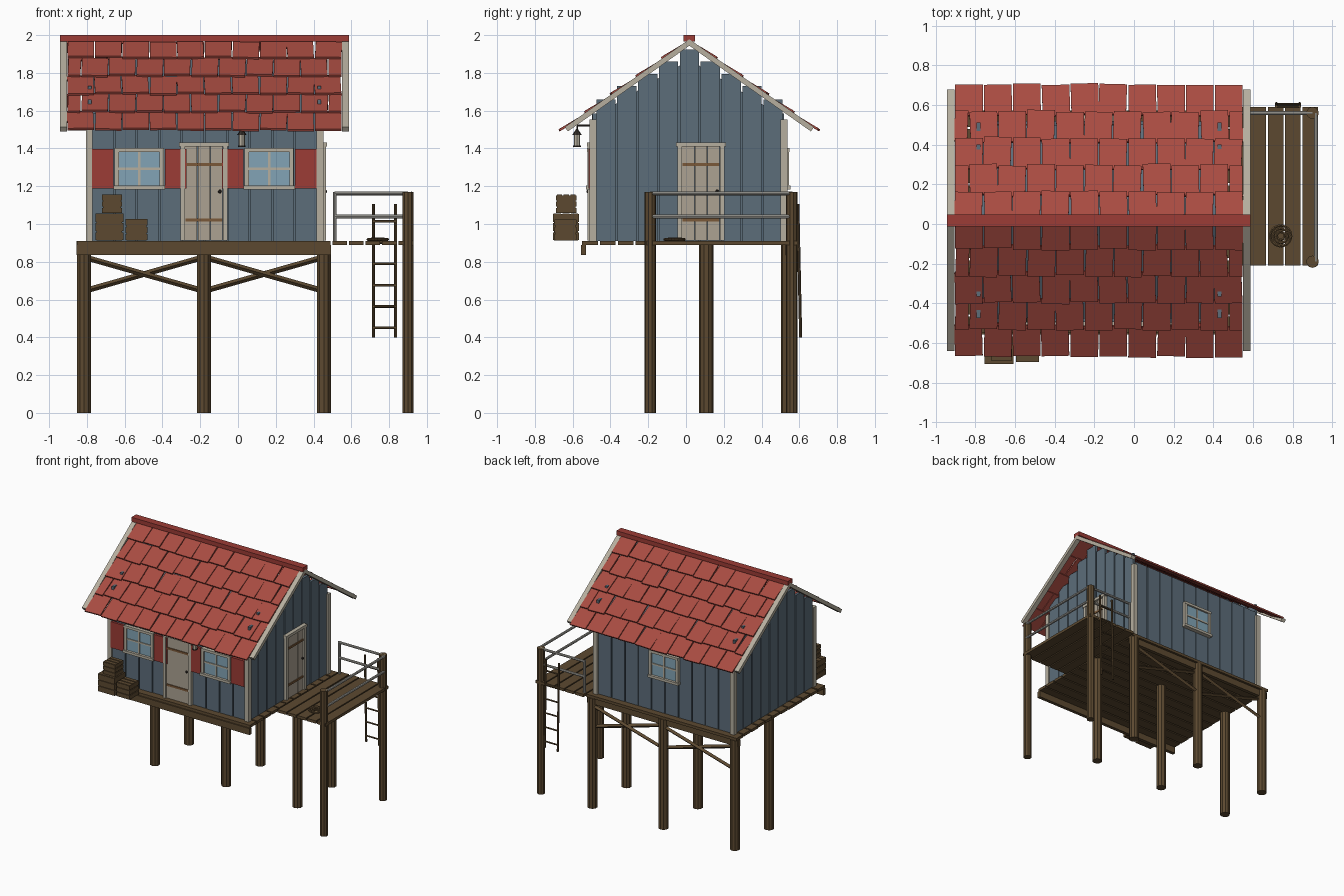
import bpy, bmesh, math, random
from mathutils import Matrix, Vector

if "Cube" in bpy.data.objects:
    bpy.data.objects.remove(bpy.data.objects["Cube"])
random.seed(4)

def mat(name, r, g, b):
    m = bpy.data.materials.new(name)
    lin = [((c / 255 + 0.055) / 1.055) ** 2.4 for c in (r, g, b)]
    m.diffuse_color = (*lin, 1)
    m.use_nodes = True
    m.node_tree.nodes["Principled BSDF"].inputs["Base Color"].default_value = m.diffuse_color
    return m

ROOF = mat("roof red", 168, 75, 65)
RED = mat("shutter red", 156, 60, 54)
WALL = mat("wall blue", 92, 109, 122)
TRIM = mat("cream trim", 182, 175, 159)
DOOR = mat("door tan", 172, 162, 146)
WOOD = mat("brown wood", 92, 73, 48)
RAIL = mat("weathered rail", 172, 170, 163)
GLASS = mat("window glass", 130, 164, 182)
BAND = mat("hinge brown", 122, 88, 56)
METAL = mat("dark metal", 52, 46, 42)

def box(bm, x0, x1, y0, y1, z0, z1, M=Matrix()):
    S = Matrix.Diagonal((x1 - x0, y1 - y0, z1 - z0, 1))
    T = Matrix.Translation(((x0 + x1) / 2, (y0 + y1) / 2, (z0 + z1) / 2))
    bmesh.ops.create_cube(bm, size=1, matrix=M @ T @ S)

def rod(bm, p, q, r, n=8, r2=None):
    p, q = Vector(p), Vector(q)
    d = q - p
    M = Matrix.Translation((p + q) / 2) @ d.to_track_quat('Z', 'Y').to_matrix().to_4x4()
    bmesh.ops.create_cone(bm, cap_ends=True, segments=n, radius1=r,
                          radius2=r if r2 is None else r2, depth=d.length, matrix=M)

def part(name, material, fill):
    bm = bmesh.new()
    fill(bm)
    me = bpy.data.meshes.new(name)
    bm.to_mesh(me)
    bm.free()
    me.materials.append(material)
    ob = bpy.data.objects.new(name, me)
    bpy.context.collection.objects.link(ob)
    return ob

def boxes(name, material, rows, M=Matrix()):
    return part(name, material, lambda bm: [box(bm, *r, M) for r in rows])

def rods(name, material, rows):
    return part(name, material, lambda bm: [rod(bm, *r) for r in rows])

RY = 0.018                      # ridge line y
X0, X1, Y0, Y1 = -0.795, 0.44, -0.495, 0.52   # wall outer faces

# stilts, beams and cross braces
rods("stilts", WOOD, [((x, y, 0), (x, y, 0.888), 0.038, 10)
                      for x in (-0.815, -0.18, 0.455) for y in (0.107, 0.542)])
boxes("beams", WOOD, [(-0.855, 0.492, -0.557, -0.53, 0.836, 0.888),
                      (-0.855, 0.492, 0.528, 0.556, 0.836, 0.888)])
braces = []
for a, b in ((-0.815, -0.18), (-0.18, 0.455)):
    braces += [((a, 0.55, 0.645), (b, 0.55, 0.825), 0.015, 4), ((a, 0.535, 0.825), (b, 0.535, 0.645), 0.015, 4)]
rods("cross_braces", WOOD, braces)

# house deck and side dock
boxes("deck_planks", WOOD, [(-0.855 + random.uniform(0, .01), 0.49, -0.55 + i * 0.0945, -0.467 + i * 0.0945, 0.889, 0.911)
                            for i in range(12)])
boxes("dock_planks", WOOD, [(0.5 + i * 0.0875, 0.578 + i * 0.0875, -0.21, 0.59, 0.889, 0.911) for i in range(5)])
rods("dock_posts", WOOD, [((0.9, y, 0), (0.9, y, 1.17), 0.031, 10) for y in (-0.19, 0.56)])
rails = [((0.512, 0.56, 0.9), (0.512, 0.56, 1.17), 0.01, 8)]
for z in (1.04, 1.162):
    rails += [((0.512, 0.56, z), (0.9, 0.56, z), 0.01, 8), ((0.918, -0.19, z), (0.918, 0.56, z), 0.01, 8)]
rods("dock_rails", RAIL, rails)

# ladder
lad = [((x, 0.607, 0.4), (x, 0.592, 1.105), 0.008, 8) for x in (0.718, 0.835)]
lad += [((0.718, 0.604 - i * 0.0024, 0.45 + i * 0.113), (0.835, 0.604 - i * 0.0024, 0.45 + i * 0.113), 0.007, 6)
        for i in range(6)]
rods("ladder", WOOD, lad)

# rope coil
def coil(bm):
    n = 20
    for R, z in ((0.052, 0.918), (0.036, 0.92), (0.02, 0.922)):
        p = [(0.74 + R * math.cos(2 * math.pi * i / n), -0.06 + R * math.sin(2 * math.pi * i / n), z) for i in range(n)]
        for i in range(n):
            rod(bm, p[i], p[(i + 1) % n], 0.0075, 6)
part("rope_coil", WOOD, coil)

# wall backing: five sided prism
def core(bm):
    a, b = Y0 + 0.022, Y1 - 0.022
    prof = [(a, 0.91), (b, 0.91), (b, 1.575), (RY, 1.87), (a, 1.575)]
    f = bm.faces.new([bm.verts.new((X0 + 0.022, y, z)) for y, z in prof])
    g = bmesh.ops.extrude_face_region(bm, geom=[f])
    bmesh.ops.translate(bm, vec=(X1 - X0 - 0.044, 0, 0), verts=[v for v in g["geom"] if isinstance(v, bmesh.types.BMVert)])
    bmesh.ops.recalc_face_normals(bm, faces=bm.faces)
part("wall_core", WALL, core)

# plank walls, gable planks stepped under the roof
px = (0.42 + 0.775) / 10
long_planks = []
for ya in (Y0, Y1 - 0.02):
    long_planks += [(-0.775 + i * px + .004, -0.775 + (i + 1) * px - .004, ya + random.uniform(-.003, .003), ya + 0.02, 0.911, 1.585)
                    for i in range(10)]
boxes("long_wall_planks", WALL, long_planks)
gable = []
for xa in (X0, X1 - 0.02):
    for i in range(9):
        c = RY + (i - 4) * 0.1105
        gable.append((xa, xa + 0.02, c - 0.051, c + 0.051, 0.911, (1.925, 1.86, 1.795, 1.73, 1.66)[abs(i - 4)]))
boxes("gable_planks", WALL, gable)
boxes("corner_trim", TRIM, [(x, x + 0.036, y, y + 0.036, 0.911, 1.553)
                            for x in (-0.806, 0.416) for y in (-0.511, 0.501)])

# windows and doors are built facing -y and then placed
def window(tag, M, shutters):
    boxes(tag + "_glass", GLASS, [(-0.115, 0.115, -0.014, 0, 1.2, 1.39)], M)
    boxes(tag + "_frame", TRIM, [(-0.13, -0.108, -0.026, 0, 1.19, 1.4), (0.108, 0.13, -0.026, 0, 1.19, 1.4),
                                 (-0.13, 0.13, -0.028, 0, 1.382, 1.402), (-0.136, 0.136, -0.034, 0, 1.183, 1.203),
                                 (-0.006, 0.006, -0.02, 0, 1.2, 1.39), (-0.11, 0.11, -0.02, 0, 1.287, 1.299)], M)
    if shutters:
        boxes(tag + "_shutters", RED, [(-0.25, -0.136, -0.022, -0.004, 1.187, 1.397),
                                       (0.136, 0.25, -0.022, -0.004, 1.187, 1.397)], M)

def door(tag, M):
    boxes(tag + "_boards", DOOR, [(-0.1 + i * 0.067, -0.036 + i * 0.067, -0.014, 0, 0.912, 1.41) for i in range(3)], M)
    boxes(tag + "_frame", TRIM, [(-0.125, -0.1, -0.026, 0, 0.912, 1.41), (0.1, 0.125, -0.026, 0, 0.912, 1.41),
                                 (-0.132, 0.132, -0.03, 0, 1.41, 1.432)], M)
    boxes(tag + "_bands", BAND, [(-0.098, 0.098, -0.02, 0, z, z + 0.016) for z in (1.012, 1.307)], M)
    bm_knob = lambda bm: bmesh.ops.create_icosphere(bm, subdivisions=1, radius=0.011, matrix=M @ Matrix.Translation((0.084, -0.022, 1.172)))
    part(tag + "_knob", METAL, bm_knob)

def put(x, y, deg):
    return Matrix.Translation((x, y, 0)) @ Matrix.Rotation(math.radians(deg), 4, 'Z')

window("front_left_window", put(-0.523, Y0, 0), True)
window("front_right_window", put(0.165, Y0, 0), True)
window("back_window", put(-0.18, Y1, 180), False)
door("front_door", put(-0.18, Y0, 0))
door("side_door", put(X1, 0.08, 90))

# roof: local frame runs down the slope along -y from the ridge
for tag, turn in (("front", 0), ("back", 180)):
    S = (Matrix.Translation((-0.1775, RY, 1.966)) @ Matrix.Rotation(math.radians(turn), 4, 'Z')
         @ Matrix.Rotation(math.radians(35.2), 4, 'X'))
    boxes(tag + "_barge_boards", TRIM, [(s - 0.019, s + 0.019, -0.8, 0.006, -0.018, 0.01) for s in (-0.746, 0.746)], S)
    def shingles(bm):
        w = 0.1455
        for r in range(5):
            low = 0.83 - r * 0.166
            for i in range(11 if r % 2 else 10):
                a = -0.7275 + (i - (0.5 if r % 2 else 0)) * w
                b = min(a + w, 0.7275) - 0.003
                a = max(a, -0.7275) + 0.003
                T = (S @ Matrix.Translation(((a + b) / 2, -low + random.uniform(-.006, .008), 0.013))
                     @ Matrix.Rotation(math.radians(-4.5), 4, 'X')
                     @ Matrix.Rotation(random.uniform(-.035, .035), 4, 'Z'))
                h = (b - a) / 2
                box(bm, -h, h, 0, 0.178 if r < 4 else 0.16, -0.006, 0.006, T)
    part(tag + "_shingles", ROOF, shingles)
boxes("ridge_cap", RED, [(-0.942, 0.587, RY - 0.03, RY + 0.03, 1.966, 2.0)])

# crates made of slats round a dark core
def crate(name, x0, x1, y0, y1, z0, z1):
    e, t = 0.006, (z1 - z0) / 3
    rows = [(x0 + e, x1 - e, y0 + e, y1 - e, z0 + .002, z1 - e)]
    for i in range(3):
        za, zb = z0 + i * t + .003, z0 + (i + 1) * t - .003
        rows += [(x0, x1, y0, y0 + e, za, zb), (x0, x1, y1 - e, y1, za, zb),
                 (x0, x0 + e, y0, y1, za, zb), (x1 - e, x1, y0, y1, za, zb)]
        d = (y1 - y0) / 3
        rows.append((x0, x1, y0 + i * d + .004, y0 + (i + 1) * d - .004, z1 - e, z1))
    boxes(name, WOOD, rows)
crate("large_crate", -0.755, -0.607, -0.705, -0.567, 0.911, 1.055)
crate("top_crate", -0.72, -0.614, -0.688, -0.58, 1.055, 1.155)
crate("small_crate", -0.595, -0.478, -0.697, -0.58, 0.911, 1.027)

# hanging lantern
L = (0.02, -0.577)
rods("lantern_bracket", METAL, [((0.02, Y0, 1.522), (*L, 1.522), 0.005, 6), ((*L, 1.522), (*L, 1.495), 0.004, 6)])
rods("lantern_caps", METAL, [((*L, 1.472), (*L, 1.502), 0.025, 8, 0.005), ((*L, 1.408), (*L, 1.416), 0.021, 8)])
rods("lantern_body", TRIM, [((*L, 1.416), (*L, 1.472), 0.017, 8)])
